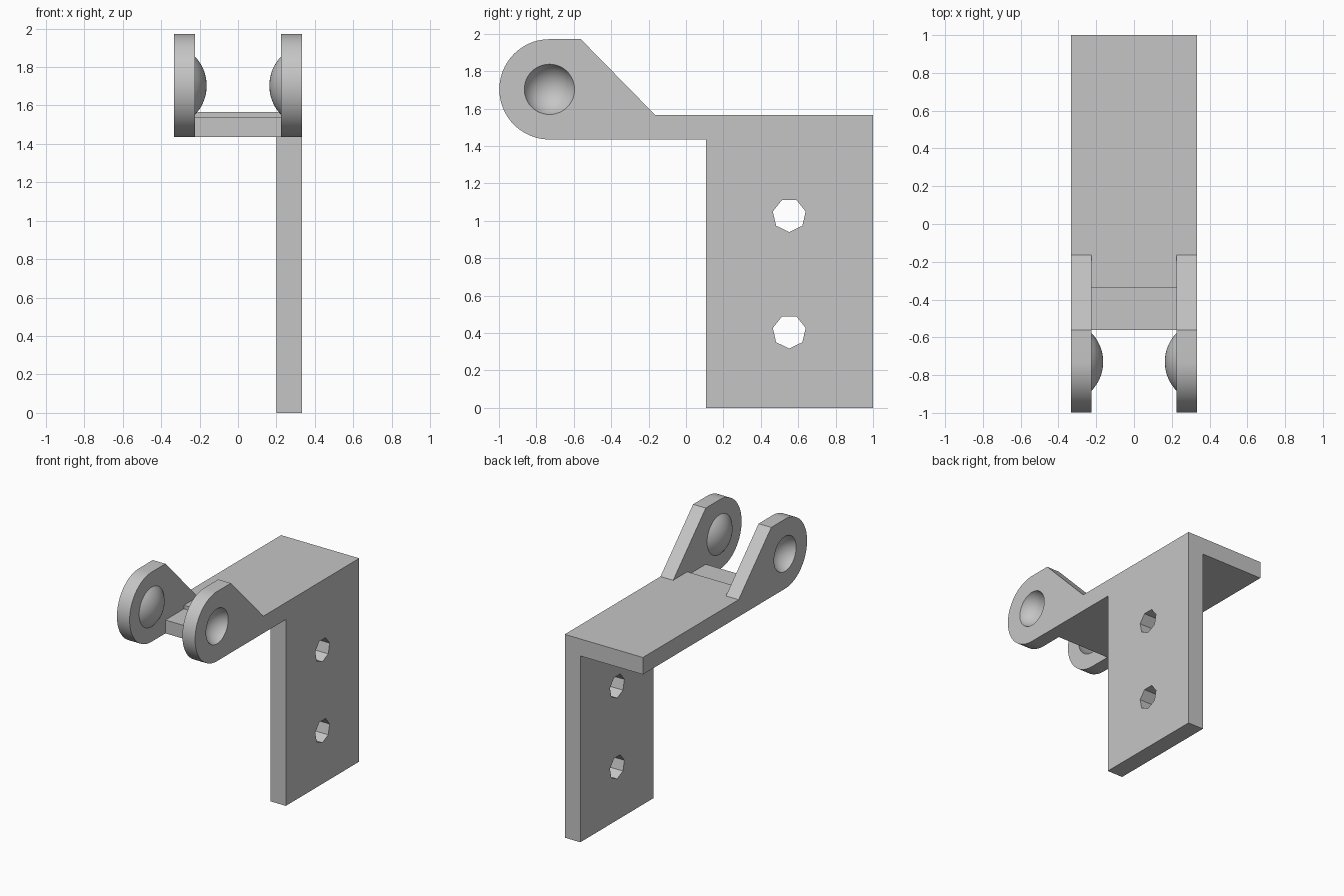
import bpy, bmesh
from math import sin, cos, pi, radians
from mathutils import Matrix

cube = bpy.data.objects.get("Cube")
if cube:
    bpy.data.objects.remove(cube, do_unlink=True)

grey = bpy.data.materials.new("plain grey")
grey.use_nodes = True
colour = (0.56, 0.56, 0.56, 1)
grey.diffuse_color = colour
for node in grey.node_tree.nodes:
    if node.type == 'BSDF_PRINCIPLED':
        node.inputs["Base Color"].default_value = colour


def finish(name, bm):
    bmesh.ops.recalc_face_normals(bm, faces=bm.faces[:])
    mesh = bpy.data.meshes.new(name)
    bm.to_mesh(mesh)
    bm.free()
    mesh.materials.append(grey)
    obj = bpy.data.objects.new(name, mesh)
    bpy.context.collection.objects.link(obj)
    return obj


def extrude_x(name, profile, x0, x1):
    """Extrude a (y, z) outline from x0 to x1."""
    bm = bmesh.new()
    face = bm.faces.new([bm.verts.new((x0, y, z)) for y, z in profile])
    result = bmesh.ops.extrude_face_region(bm, geom=[face])
    moved = [v for v in result["geom"] if isinstance(v, bmesh.types.BMVert)]
    bmesh.ops.translate(bm, verts=moved, vec=(x1 - x0, 0, 0))
    return finish(name, bm)


def ball(x, radius):
    """Sphere in line with the pivot, poles along x."""
    bm = bmesh.new()
    place = Matrix.Translation((x, PIVOT_Y, PIVOT_Z)) @ Matrix.Rotation(pi / 2, 4, 'Y')
    bmesh.ops.create_uvsphere(bm, u_segments=48, v_segments=32, radius=radius, matrix=place)
    return bm


def apply_modifier(obj, kind, **settings):
    mod = obj.modifiers.new(kind.lower(), kind)
    for key, value in settings.items():
        setattr(mod, key, value)
    bpy.ops.object.select_all(action='DESELECT')
    bpy.context.view_layer.objects.active = obj
    obj.select_set(True)
    bpy.ops.object.modifier_apply(modifier=mod.name)


def cut(obj, cutter):
    apply_modifier(obj, 'BOOLEAN', operation='DIFFERENCE', solver='EXACT', object=cutter)
    bpy.data.objects.remove(cutter, do_unlink=True)


SIDE, INNER = 0.333, 0.225
LOW, HIGH = 1.435, 1.566
PIVOT_Y, PIVOT_Z, EYE = -0.73, 1.703, 0.268
ROOT, TIP = -0.165, -0.562

# Top plate
extrude_x("top_plate", [(ROOT, LOW), (1, LOW), (1, HIGH), (ROOT, HIGH)], -SIDE, SIDE)

# Stepped tongue between the arms
extrude_x("tongue", [(TIP, LOW), (ROOT, LOW), (ROOT, HIGH), (-0.337, HIGH),
                     (-0.337, 1.538), (TIP, 1.538)], -INNER, INNER)

# Side plate with two seven-sided holes
plate = extrude_x("side_plate", [(0.107, 0), (1, 0), (1, LOW), (0.107, LOW)], 0.2, SIDE)
for z in (0.407, 1.03):
    ring = [(0.552 + 0.09 * sin(i * 2 * pi / 7), z - 0.09 * cos(i * 2 * pi / 7))
            for i in range(7)]
    cut(plate, extrude_x("hole_cutter", ring, 0.1, 0.5))

# Pivot arms with a rounded eye and a dished outer face
eye = [(PIVOT_Y - EYE * sin(i * pi / 40), PIVOT_Z + EYE * cos(i * pi / 40))
       for i in range(41)]
arms = extrude_x("pivot_arms", eye + [(ROOT, LOW), (ROOT, HIGH), (TIP, PIVOT_Z + EYE)],
                 INNER, SIDE)
cut(arms, finish("dish_cutter", ball(0.384, 0.144)))

# Domes bulging from the inner faces
bm = ball(0.382, 0.219)
bmesh.ops.bisect_plane(bm, geom=bm.verts[:] + bm.edges[:] + bm.faces[:],
                       plane_co=(INNER, 0, 0), plane_no=(1, 0, 0), clear_outer=True)
bmesh.ops.holes_fill(bm, edges=[e for e in bm.edges if e.is_boundary])
domes = finish("pivot_domes", bm)

# Mirror to the other side and smooth the round surfaces
for obj in (arms, domes):
    apply_modifier(obj, 'MIRROR', use_axis=(True, False, False), use_mirror_merge=False)
    bpy.ops.object.shade_smooth_by_angle(angle=radians(30))
